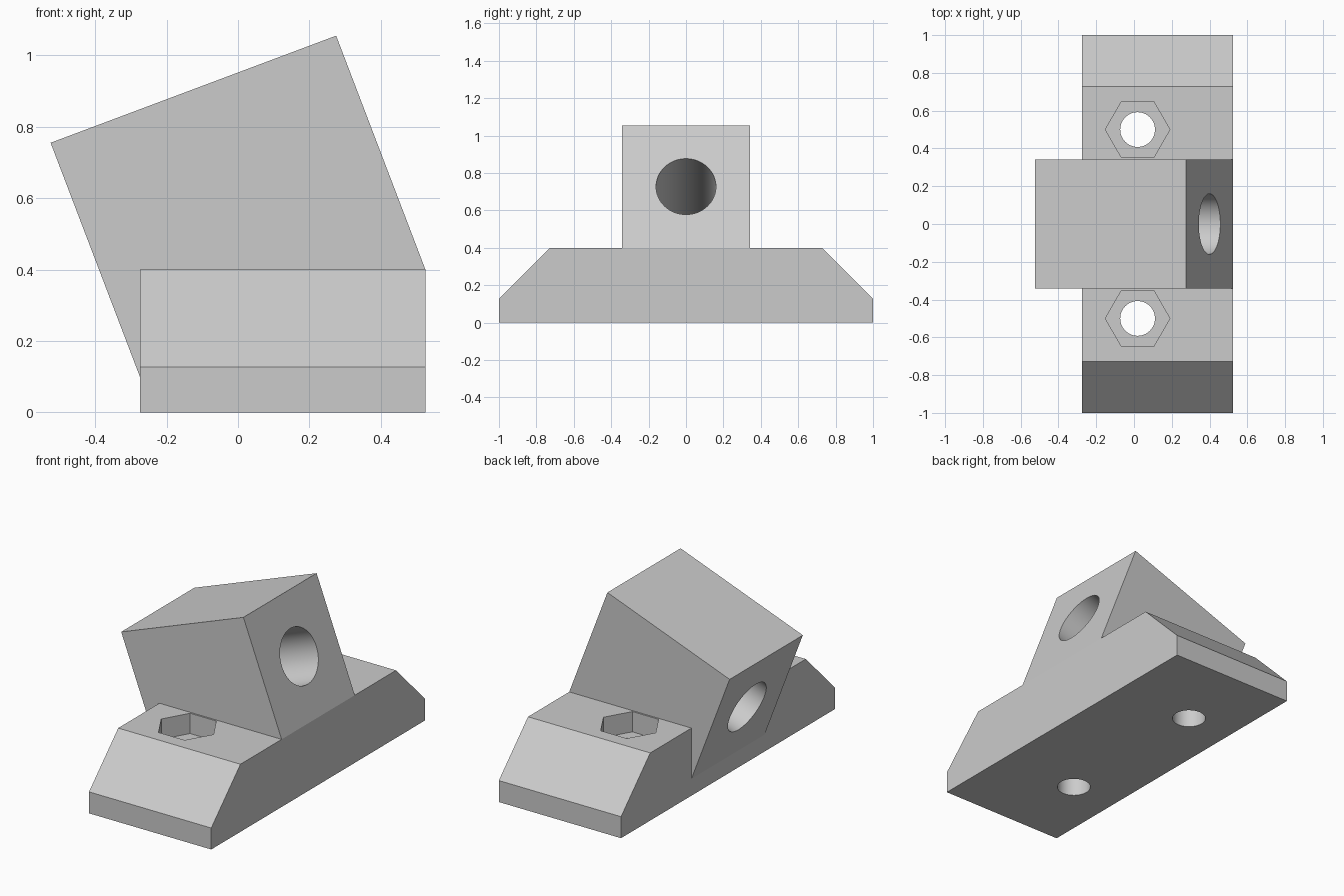
import bpy, bmesh, math
from mathutils import Vector, Matrix

cube = bpy.data.objects.get("Cube")
if cube:
    bpy.data.objects.remove(cube, do_unlink=True)

grey = bpy.data.materials.new("plain grey")
grey.use_nodes = True
colour = (0.6, 0.6, 0.6, 1)
grey.diffuse_color = colour
grey.node_tree.nodes["Principled BSDF"].inputs["Base Color"].default_value = colour


def make_object(name, bm):
    bmesh.ops.recalc_face_normals(bm, faces=bm.faces)
    mesh = bpy.data.meshes.new(name)
    bm.to_mesh(mesh)
    bm.free()
    mesh.materials.append(grey)
    obj = bpy.data.objects.new(name, mesh)
    bpy.context.collection.objects.link(obj)
    return obj


def prism(name, profile, offset):
    """Extrude a closed 3D outline along an offset."""
    bm = bmesh.new()
    face = bm.faces.new([bm.verts.new(p) for p in profile])
    new = bmesh.ops.extrude_face_region(bm, geom=[face])["geom"]
    verts = [v for v in new if isinstance(v, bmesh.types.BMVert)]
    bmesh.ops.translate(bm, verts=verts, vec=offset)
    return make_object(name, bm)


def cylinder(name, sides, radius, depth, matrix):
    bm = bmesh.new()
    bmesh.ops.create_cone(bm, cap_ends=True, segments=sides, radius1=radius,
                          radius2=radius, depth=depth, matrix=matrix)
    return make_object(name, bm)


def combine(target, other, operation):
    mod = target.modifiers.new(operation.lower(), "BOOLEAN")
    mod.operation = operation
    mod.solver = "EXACT"
    mod.object = other
    bpy.context.view_layer.objects.active = target
    bpy.ops.object.modifier_apply(modifier=mod.name)
    bpy.data.objects.remove(other, do_unlink=True)


# Base with sloped ends
LEFT, RIGHT, TOP = -0.275, 0.525, 0.4
outline = [(-1, 0), (1, 0), (1, 0.127), (0.727, TOP), (-0.727, TOP), (-1, 0.127)]
body = prism("mounting_block", [(LEFT, y, z) for y, z in outline],
             (RIGHT - LEFT, 0, 0))

# Tilted block rising from the base
HALF = 0.342
corners = [(LEFT, 0.1), (RIGHT, TOP), (0.275, 1.055), (-0.525, 0.755)]
block = prism("tilted_block", [(x, -HALF, z) for x, z in corners],
              (0, 2 * HALF, 0))
combine(body, block, "UNION")

# Tunnel through the tilted block, square to its end faces
axis = Vector((0.8, 0, 0.3)).normalized()
turn = axis.to_track_quat("Z", "Y").to_matrix().to_4x4()
tunnel = cylinder("tunnel_cutter", 64, 0.16, 1.4,
                  Matrix.Translation((0, 0, 0.5775)) @ turn)
combine(body, tunnel, "DIFFERENCE")

# Bolt holes with hexagonal nut pockets
for y in (-0.5, 0.5):
    bolt = cylinder("bolt_cutter", 48, 0.092, 1,
                    Matrix.Translation((0.019, y, 0.2)))
    combine(body, bolt, "DIFFERENCE")
    # A vertex of the hexagon points along x
    nut = cylinder("nut_cutter", 6, 0.171, 0.24,
                   Matrix.Translation((0.019, y, TOP))
                   @ Matrix.Rotation(math.radians(30), 4, "Z"))
    points = [v.co.x for v in nut.data.vertices]
    if max(points) - min(points) < 0.32:
        nut.data.transform(Matrix.Translation((0.019, y, 0))
                           @ Matrix.Rotation(math.radians(30), 4, "Z")
                           @ Matrix.Translation((-0.019, -y, 0)))
    combine(body, nut, "DIFFERENCE")

# Smooth bores, crisp edges
bpy.ops.object.select_all(action="DESELECT")
body.select_set(True)
bpy.context.view_layer.objects.active = body
bpy.ops.object.shade_smooth_by_angle(angle=math.radians(15))
